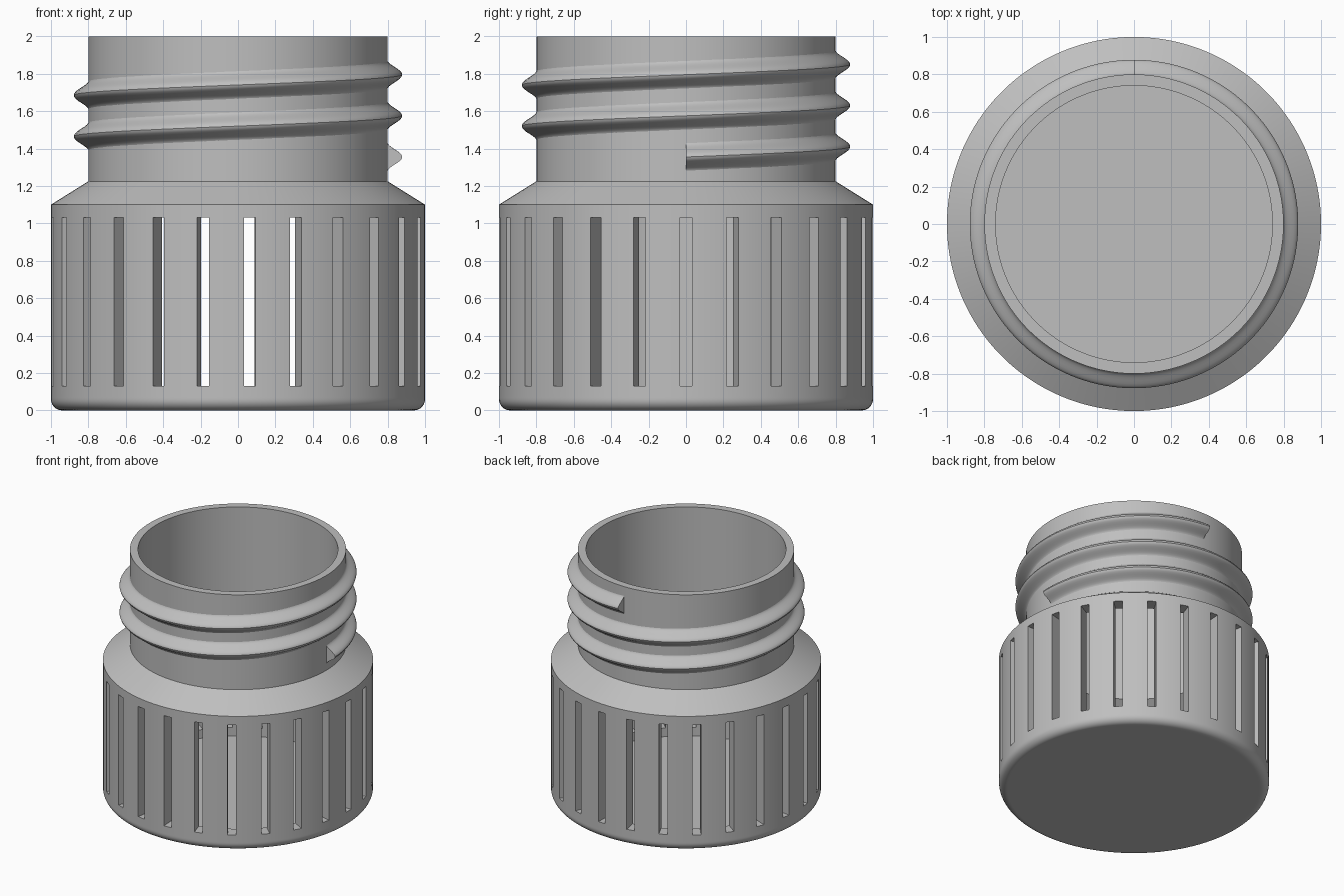
import bpy, bmesh, math
from mathutils import Matrix, Vector

cube = bpy.data.objects.get("Cube")
if cube:
    bpy.data.objects.remove(cube, do_unlink=True)

grey = bpy.data.materials.new("plain grey")
grey.use_nodes = True
colour = (0.52, 0.52, 0.52, 1)
grey.diffuse_color = colour
grey.node_tree.nodes["Principled BSDF"].inputs["Base Color"].default_value = colour

SLOTS = 25
SEGMENTS = 150
NECK = 0.8


def make_object(name, bm):
    bmesh.ops.recalc_face_normals(bm, faces=bm.faces)
    mesh = bpy.data.meshes.new(name)
    bm.to_mesh(mesh)
    bm.free()
    mesh.materials.append(grey)
    obj = bpy.data.objects.new(name, mesh)
    bpy.context.collection.objects.link(obj)
    return obj


def select_only(obj):
    bpy.ops.object.select_all(action='DESELECT')
    obj.select_set(True)
    bpy.context.view_layer.objects.active = obj


def smooth(obj):
    select_only(obj)
    bpy.ops.object.shade_smooth_by_angle(angle=math.radians(28))


def lathe(name, profile):
    """Spin an open (radius, height) profile, closing both ends on the axis."""
    bm = bmesh.new()
    rings = []
    for r, z in profile:
        rings.append([bm.verts.new((r * math.cos(a), r * math.sin(a), z))
                      for a in (math.tau * i / SEGMENTS for i in range(SEGMENTS))])
    for low, high in zip(rings, rings[1:]):
        for i in range(SEGMENTS):
            j = (i + 1) % SEGMENTS
            bm.faces.new((low[i], low[j], high[j], high[i]))
    bm.faces.new(rings[0])
    bm.faces.new(rings[-1])
    return make_object(name, bm)


# Hollow jar: rounded base, straight body, sloped shoulder, neck and cavity
fillet = 0.06
outer = [(0.93, 0)]
for k in range(9):
    a = math.pi / 2 * k / 8
    outer.append((1 - fillet + fillet * math.sin(a), fillet - fillet * math.cos(a)))
outer += [(1, 0.07), (1, 1.1), (NECK, 1.225), (NECK, 2)]
inner = [(0.74, 2), (0.74, 1.19), (0.89, 1.09), (0.89, 0.06)]
jar = lathe("jar_body", outer + inner)

# Narrow upright slots through the body wall
bm = bmesh.new()
for k in range(SLOTS):
    place = (Matrix.Rotation(math.tau * k / SLOTS, 4, 'Z')
             @ Matrix.Translation((0.95, 0, 0.58))
             @ Matrix.Diagonal((0.3, 0.064, 0.9, 1)))
    bmesh.ops.create_cube(bm, size=1, matrix=place)
cutter = make_object("slot_cutter", bm)
cutter.hide_render = True
cut = jar.modifiers.new("slots", 'BOOLEAN')
cut.operation = 'DIFFERENCE'
cut.solver = 'EXACT'
cut.object = cutter
select_only(jar)
bpy.ops.object.modifier_apply(modifier=cut.name)
bpy.data.objects.remove(cutter, do_unlink=True)
smooth(jar)

# Screw thread: a bell-shaped rib climbing the neck for two and a quarter turns
turns, pitch, start = 2.25, 0.22, 1.355
half, depth = 0.08, 0.08
steps, points = 324, 16
bm = bmesh.new()
sections = []
for s in range(steps + 1):
    turn = turns * s / steps
    a = math.tau * turn
    ring = []
    for p in range(points + 1):
        t = 2 * p / points - 1
        r = NECK - 0.002 + depth * (1 + math.cos(math.pi * t)) / 2
        ring.append(bm.verts.new((r * math.cos(a), r * math.sin(a),
                                  start + pitch * turn + half * t)))
    sections.append(ring)
for a, b in zip(sections, sections[1:]):
    for p in range(points + 1):
        q = (p + 1) % (points + 1)
        bm.faces.new((a[p], b[p], b[q], a[q]))
bm.faces.new(sections[0])
bm.faces.new(sections[-1])
smooth(make_object("screw_thread", bm))
